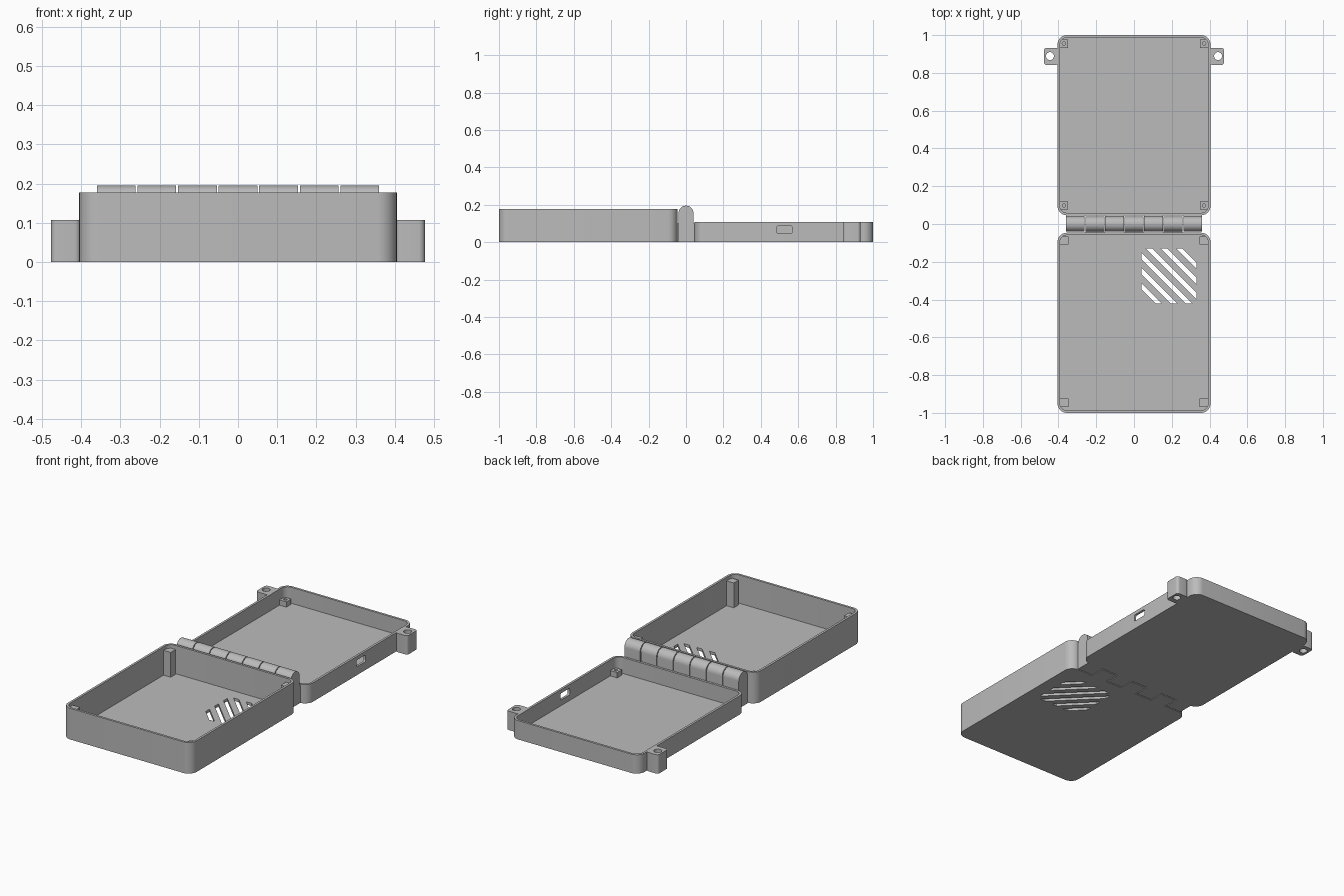
import bpy, bmesh, math
from mathutils import Vector

cube = bpy.data.objects.get("Cube")
if cube:
    bpy.data.objects.remove(cube, do_unlink=True)

grey = bpy.data.materials.new("plain grey plastic")
grey.use_nodes = True
COLOUR = (0.5, 0.5, 0.5, 1)
grey.diffuse_color = COLOUR
grey.node_tree.nodes["Principled BSDF"].inputs["Base Color"].default_value = COLOUR


def rounded_rect(cx, cy, hx, hy, r, steps=8):
    """Outline of a rectangle with rounded corners, anticlockwise."""
    pts = []
    for k, (sx, sy) in enumerate([(1, 1), (-1, 1), (-1, -1), (1, -1)]):
        for i in range(steps + 1):
            a = math.pi / 2 * (k + i / steps)
            pts.append((cx + sx * (hx - r) + r * math.cos(a),
                        cy + sy * (hy - r) + r * math.sin(a)))
    return pts


def circle(cx, cy, r, n=24):
    return [(cx + r * math.cos(math.tau * i / n), cy + r * math.sin(math.tau * i / n))
            for i in range(n)]


def box(cx, cy, hx, hy):
    return [(cx - hx, cy - hy), (cx + hx, cy - hy), (cx + hx, cy + hy), (cx - hx, cy + hy)]


def skin(bm, loops):
    """Bridge matching rings of points and cap both ends."""
    rings = [[bm.verts.new(p) for p in loop] for loop in loops]
    for a, b in zip(rings, rings[1:]):
        for i in range(len(a)):
            j = (i + 1) % len(a)
            bm.faces.new((a[i], a[j], b[j], b[i]))
    bm.faces.new(rings[0][::-1])
    bm.faces.new(rings[-1])


def at_z(outline, z):
    return [(x, y, z) for x, y in outline]


def at_x(outline, x):
    return [(x, y, z) for y, z in outline]


def make(name, solids):
    """Object made of one or more skinned solids."""
    bm = bmesh.new()
    for loops in solids:
        skin(bm, loops)
    bmesh.ops.recalc_face_normals(bm, faces=bm.faces)
    mesh = bpy.data.meshes.new(name)
    bm.to_mesh(mesh)
    bm.free()
    mesh.materials.append(grey)
    ob = bpy.data.objects.new(name, mesh)
    bpy.context.collection.objects.link(ob)
    return ob


def select(ob):
    bpy.ops.object.select_all(action='DESELECT')
    ob.select_set(True)
    bpy.context.view_layer.objects.active = ob


def smooth(ob):
    select(ob)
    bpy.ops.object.shade_smooth_by_angle(angle=math.radians(35))


def cut(ob, solids):
    cutter = make("cutter", solids)
    cutter.hide_render = True
    mod = ob.modifiers.new("cut", 'BOOLEAN')
    mod.operation, mod.solver, mod.object = 'DIFFERENCE', 'EXACT', cutter
    select(ob)
    bpy.ops.object.modifier_apply(modifier=mod.name)
    bpy.data.objects.remove(cutter, do_unlink=True)


def tray(name, y0, y1, height):
    cy, hy, hx, wall, floor = (y0 + y1) / 2, (y1 - y0) / 2, 0.405, 0.013, 0.016
    outer = rounded_rect(0, cy, hx, hy, 0.05)
    inner = rounded_rect(0, cy, hx - wall, hy - wall, 0.05 - wall)
    return make(name, [[at_z(outer, 0), at_z(outer, height),
                        at_z(inner, height), at_z(inner, floor)]])


# Deep front tray with diagonal speaker slots
front = tray("front_tray", -1, -0.046, 0.177)
slots, h, w = [], 0.145, 0.017
for k in range(-5, 6, 2):
    c = 0.04 * k
    lo, hi = c - w, c + w
    s = h if c > 0 else -h
    poly = [(s, lo - s), (s, hi - s), (hi - s, s), (lo - s, s)]
    poly = [(x + 0.185, y - 0.275) for x, y in poly]
    slots.append([at_z(poly, -0.05), at_z(poly, 0.05)])
cut(front, slots)
smooth(front)

# Shallow back tray with a connector port in its left wall
back = tray("back_tray", 0.046, 1, 0.107)
port = rounded_rect(0.527, 0.067, 0.042, 0.019, 0.008, 4)
cut(back, [[at_x(port, 0.37), at_x(port, 0.43)]])
smooth(back)

# Corner posts: tall in the front tray, short and drilled in the back tray
for side, sx in (("left", 1), ("right", -1)):
    for end, y in (("front", -0.947), ("rear", -0.087)):
        p = box(sx * 0.37, y, 0.023, 0.022)
        make(f"front_tray_post_{end}_{side}", [[at_z(p, 0.01), at_z(p, 0.157)]])
    for end, y in (("front", 0.098), ("rear", 0.955)):
        p = box(sx * 0.371, y, 0.022, 0.022)
        post = make(f"back_tray_post_{end}_{side}", [[at_z(p, 0.01), at_z(p, 0.046)]])
        hole = circle(sx * 0.371, y, 0.009, 16)
        cut(post, [[at_z(hole, 0.018), at_z(hole, 0.08)]])
        smooth(post)

    # Mounting lug with a vertical screw hole
    outline = rounded_rect(sx * 0.439, 0.887, 0.038, 0.046, 0.016, 6)
    lug = make(f"mounting_lug_{side}", [[at_z(outline, 0), at_z(outline, 0.107)]])
    hole = circle(sx * 0.445, 0.889, 0.021)
    cut(lug, [[at_z(hole, -0.05), at_z(hole, 0.2)]])
    smooth(lug)

# Hinge knuckles, joined alternately to the back and front trays
r, axis, pitch, half = 0.04, 0.155, 0.1035, 0.0495
arch = [(r * math.cos(math.pi * i / 20), axis + r * math.sin(math.pi * i / 20))
        for i in range(21)]
for k in range(7):
    x = (k - 3) * pitch
    profile = [(r, 0)] + arch + [(-r, 0)]
    knuckle = make(f"hinge_knuckle_{k + 1}", [[at_x(profile, x - half), at_x(profile, x + half)]])
    smooth(knuckle)
    arm = box(x, 0.043 if k % 2 == 0 else -0.043, half, 0.008)
    make(f"hinge_arm_{k + 1}", [[at_z(arm, 0), at_z(arm, 0.1)]])
